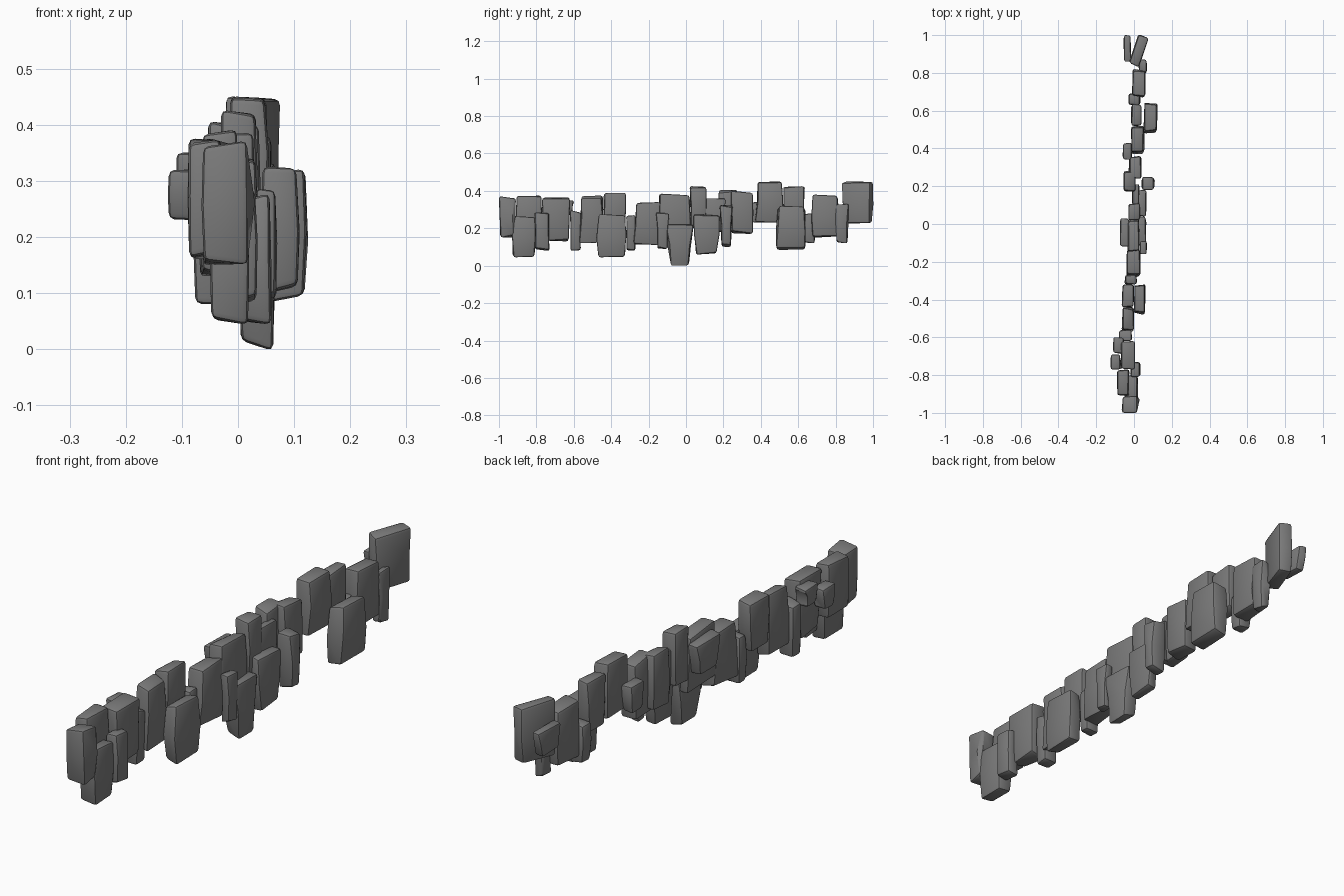
import bpy
import bmesh
import random
from math import radians
from mathutils import Matrix, Vector

default_cube = bpy.data.objects.get("Cube")
if default_cube:
    bpy.data.objects.remove(default_cube, do_unlink=True)

rng = random.Random(7)

stone_grey = bpy.data.materials.new("stone_grey")
stone_grey.use_nodes = True
colour = (0.2, 0.2, 0.2, 1)
stone_grey.diffuse_color = colour
stone_grey.node_tree.nodes["Principled BSDF"].inputs["Base Color"].default_value = colour


def refit(bm, low, high):
    """Stretch the mesh so that it exactly fills the given bounds."""
    for axis in range(3):
        values = [v.co[axis] for v in bm.verts]
        start, span = min(values), max(values) - min(values)
        for v in bm.verts:
            fraction = (v.co[axis] - start) / span
            v.co[axis] = low[axis] + fraction * (high[axis] - low[axis])


def stone(name, y_range, z_range, x_range, flare=0, bulge=0, yaw=0):
    """Chiselled block; flare widens the top, bulge widens the waist."""
    low, high = (Vector(c) / 100 for c in zip(x_range, y_range, z_range))
    size, centre = high - low, (low + high) / 2
    bm = bmesh.new()
    bmesh.ops.create_cube(bm, size=1)

    # Waist loop that lets the sides bend
    uprights = [e for e in bm.edges if abs(e.verts[0].co.z - e.verts[1].co.z) > 0.5]
    bmesh.ops.subdivide_edges(bm, edges=uprights, cuts=1)
    for v in bm.verts:
        waist = abs(v.co.z) < 0.1
        v.co.y *= 1 + 2 * flare * v.co.z + (bulge if waist else 0)
        v.co.x *= 1.08 if waist else 1
        v.co += Vector([rng.uniform(-0.05, 0.05) for _ in range(3)])
    refit(bm, -size / 2, size / 2)

    # Worn edges
    sharp = [e for e in bm.edges if e.calc_face_angle(0) > radians(40)]
    bmesh.ops.bevel(bm, geom=sharp, offset=min(0.011, min(size) * 0.2),
                    segments=2, profile=0.5, affect="EDGES", clamp_overlap=True)
    refit(bm, -size / 2, size / 2)
    bmesh.ops.rotate(bm, verts=bm.verts, matrix=Matrix.Rotation(radians(yaw), 3, "Z"))
    bmesh.ops.recalc_face_normals(bm, faces=bm.faces)

    mesh = bpy.data.meshes.new(name)
    bm.to_mesh(mesh)
    bm.free()
    mesh.materials.append(stone_grey)
    obj = bpy.data.objects.new(name, mesh)
    obj.location = centre
    bpy.context.collection.objects.link(obj)
    bpy.ops.object.select_all(action="DESELECT")
    obj.select_set(True)
    bpy.context.view_layer.objects.active = obj
    bpy.ops.object.shade_smooth_by_angle(angle=radians(30))


def course(name, stones):
    for number, spec in enumerate(stones, 1):
        stone(f"{name}_{number}", *spec)


# Main run of the wall: y range, z range, x range in hundredths, flare, bulge
course("wall_stone", [
    ((-100, -91), (15, 37), (-6.5, 3), 0.1, -0.1),
    ((-91, -77), (16, 37.5), (-9, -2.5)),
    ((-77, -62), (13, 36.5), (-7, 0.5), 0.1),
    ((-57, -44), (12, 37.5), (-6.5, 0), -0.1),
    ((-44, -32), (19, 39), (-6.5, 0), 0.05),
    ((-28, -13), (11, 34), (-4, 3.5), -0.05),
    ((-15, 3), (15, 38.5), (-3.5, 3), -0.05),
    ((2, 11), (20, 42.5), (-3, 3.5)),
    ((10, 21), (18, 36), (-1, 3)),
    ((24, 36), (17, 40), (-3, 4)),
    ((37, 52), (23, 45), (-1.5, 5.5), -0.1),
    ((52, 63.5), (22, 42.5), (-1.5, 4), 0.05),
    ((67, 82), (15, 38), (-1, 6), 0, 0.1),
])
stone("tall_end_stone", (83.5, 100), (22.5, 45), (-0.5, 5.5), yaw=-18)

# Lower stones standing proud on the left face
course("left_face_stone", [
    ((-93, -80), (4.5, 26.5), (-5, 2), 0.05),
    ((-81, -73), (8, 28.5), (-2, 3.5)),
    ((-48, -32), (4.5, 27.5), (0, 6), 0, 0.15),
    ((-16, -9), (9, 28.5), (3, 7), 0.15, -0.15),
    ((-11, 4), (0, 22), (0, 6.5), 0.2),
    ((4, 18), (6, 27.5), (2, 6.5), 0.1),
    ((18, 25), (10, 32.5), (4, 11), 0.1, -0.1),
    ((48, 64), (8.5, 32), (5, 12.5), -0.05, 0.1),
    ((80, 87), (12, 33), (2, 7), 0.1, -0.2),
])

# Narrow stones filling the gaps
course("filler_stone", [
    ((-62, -56), (8, 29.5), (-8, -1)),
    ((-32, -27), (8, 27), (-5, 1.5)),
    ((17, 28), (18, 40.5), (-5.5, 1)),
    ((63, 69), (12, 28), (-3, 3.5)),
])

# Small wedges on the right face
course("right_face_wedge", [
    ((-77, -69), (23, 32), (-12.5, -6), 0.15),
    ((-69, -60), (27, 35), (-11, -5), 0.15),
    ((-12, 3), (23, 36), (-7.5, -2), 0.2),
    ((34, 43), (23, 34), (-6, -1), 0.15),
    ((86, 100), (27, 37), (-5.5, -1.5), 0.15),
])
